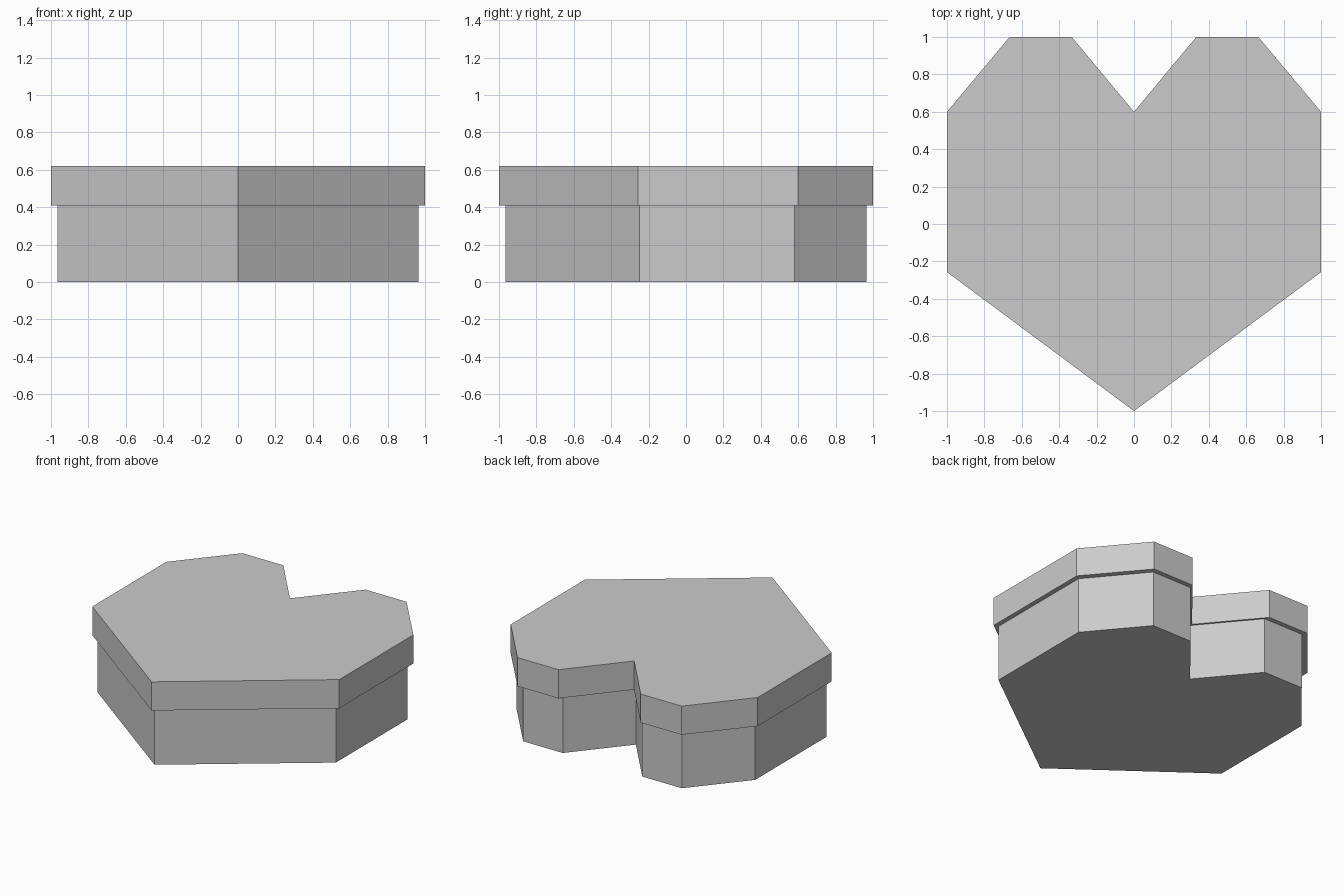
import bpy
import bmesh

# Remove the default cube
cube = bpy.data.objects.get("Cube")
if cube:
    bpy.data.objects.remove(cube, do_unlink=True)

# Plain grey material
GREY = (0.6, 0.6, 0.6, 1.0)
grey = bpy.data.materials.new("grey")
grey.use_nodes = True
grey.diffuse_color = GREY
grey.node_tree.nodes["Principled BSDF"].inputs["Base Color"].default_value = GREY

# Right half of the heart outline, from the front tip to the back notch
HALF = [(0, -1), (1, -0.257), (1, 0.6), (0.665, 1), (0.333, 1), (0, 0.6)]
HEART = HALF + [(-x, y) for x, y in reversed(HALF[1:-1])]


def heart_prism(name, scale, bottom, top):
    """Extrude the scaled heart outline into a flat-faced solid."""
    bm = bmesh.new()
    base = bm.faces.new([bm.verts.new((x * scale, y * scale, bottom)) for x, y in HEART])
    extruded = bmesh.ops.extrude_face_region(bm, geom=[base], use_keep_orig=True)
    raised = [g for g in extruded["geom"] if isinstance(g, bmesh.types.BMVert)]
    bmesh.ops.translate(bm, verts=raised, vec=(0, 0, top - bottom))
    bmesh.ops.recalc_face_normals(bm, faces=bm.faces)
    mesh = bpy.data.meshes.new(name)
    bm.to_mesh(mesh)
    bm.free()
    mesh.materials.append(grey)
    obj = bpy.data.objects.new(name, mesh)
    bpy.context.collection.objects.link(obj)
    return obj


# Box body and the slightly wider lid
heart_prism("box_body", 0.966, 0, 0.41)
heart_prism("box_lid", 1.0, 0.41, 0.62)
